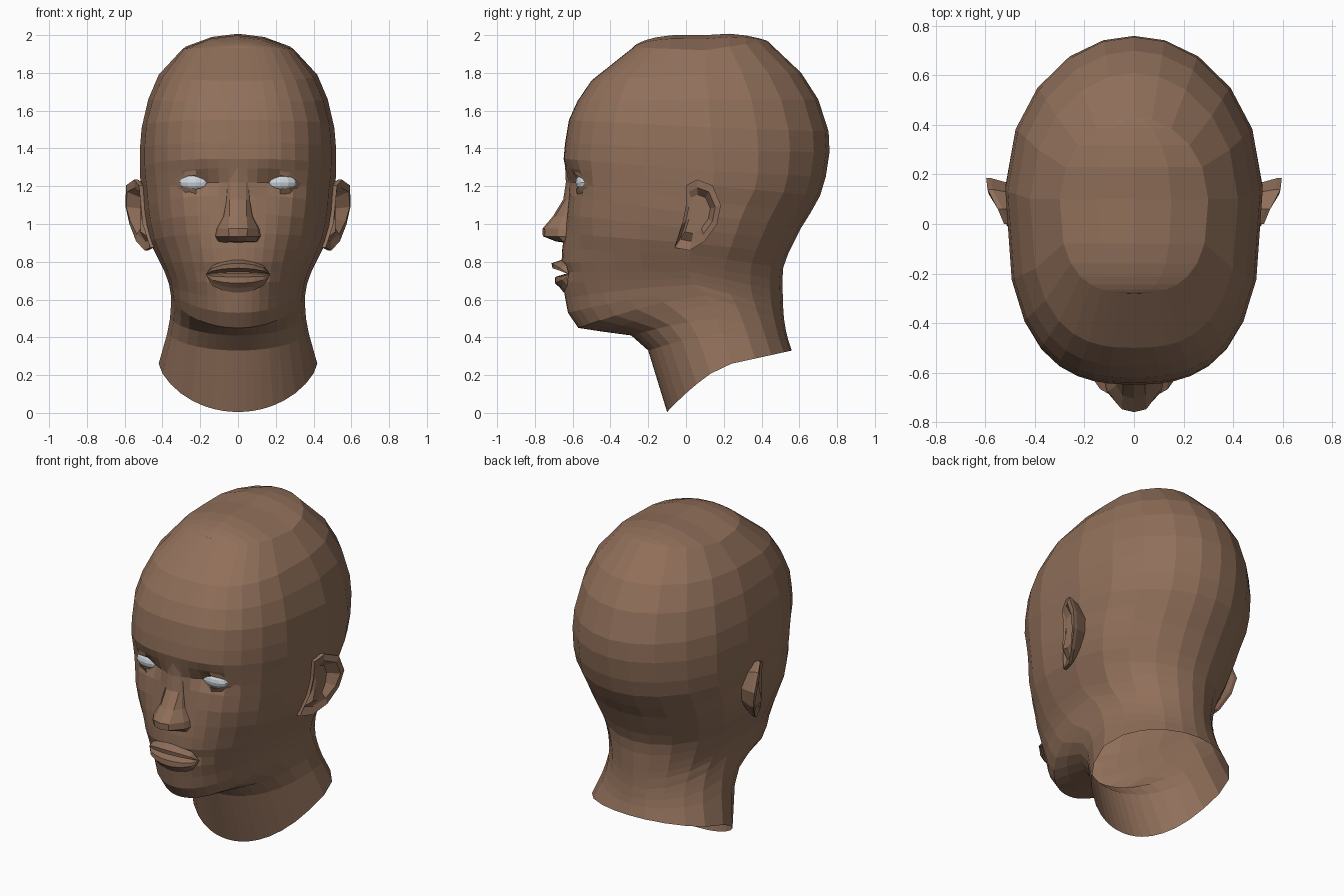
import bpy, bmesh, math
from mathutils import Vector
from mathutils.bvhtree import BVHTree

if "Cube" in bpy.data.objects:
    bpy.data.objects.remove(bpy.data.objects["Cube"])


def material(name, rgb):
    m = bpy.data.materials.new(name)
    m.diffuse_color = (*rgb, 1)
    m.use_nodes = True
    m.node_tree.nodes["Principled BSDF"].inputs["Base Color"].default_value = m.diffuse_color
    return m


SKIN = material("skin", (0.28, 0.16, 0.102))
WHITE = material("eye_white", (0.62, 0.68, 0.72))


def finish(bm, name, mat=SKIN):
    bmesh.ops.remove_doubles(bm, verts=bm.verts, dist=0.0005)
    bmesh.ops.recalc_face_normals(bm, faces=bm.faces)
    me = bpy.data.meshes.new(name)
    bm.to_mesh(me)
    me.materials.append(mat)
    ob = bpy.data.objects.new(name, me)
    bpy.context.collection.objects.link(ob)
    return ob


def loft(bm, rings, closed=True):
    """Skin a series of equal-length point rings with quads."""
    rows = [[bm.verts.new(p) for p in r] for r in rings]
    n = len(rows[0])
    for a, b in zip(rows, rows[1:]):
        for i in range(n if closed else n - 1):
            j = (i + 1) % n
            bm.faces.new((a[i], a[j], b[j], b[i]))
    return rows


# Rings: front y, front z, side y, side z, back y, back z, half width
CRANIUM = [
    (-.28, 1.935, .10, 1.92, .43, 1.97, .30),
    (-.50, 1.76, .10, 1.79, .61, 1.80, .42),
    (-.575, 1.65, .12, 1.66, .70, 1.66, .475),
    (-.62, 1.55, .13, 1.51, .755, 1.49, .51),
    (-.64, 1.43, .14, 1.39, .76, 1.38, .52),
    (-.648, 1.345, .15, 1.28, .74, 1.25, .52),
    (-.638, 1.295, .14, 1.20, .71, 1.15, .515),
    (-.625, 1.22, .10, 1.12, .66, 1.06, .505),
    (-.62, 1.15, .08, 1.05, .61, .98, .50),
]
JAW_NECK = [
    (-.63, 1.05, .06, .97, .575, .91, .485),
    (-.645, .95, .04, .90, .54, .84, .465),
    (-.655, .87, .02, .84, .515, .77, .435),
    (-.66, .80, .01, .79, .51, .70, .41),
    (-.655, .745, .01, .75, .512, .64, .39),
    (-.655, .69, .03, .71, .513, .59, .375),
    (-.64, .61, .05, .68, .515, .55, .365),
    (-.625, .53, .08, .65, .517, .52, .36),
    (-.57, .45, .10, .62, .52, .49, .355),
    (-.44, .43, .13, .57, .525, .46, .355),
    (-.29, .41, .16, .50, .53, .43, .36),
    (-.20, .33, .19, .42, .54, .39, .375),
    (-.10, .005, .24, .26, .56, .33, .42),
]
# Soft dents and bulges on the face: x, z, radius x, radius z, push in y
SCULPT = [
    (.20, 1.225, .10, .055, .05),
    (0, .745, .12, .03, .035),
    (.32, .84, .10, .10, .018),
    (.30, 1.06, .10, .07, -.012),
]
FRONT = [0, .1, .2, .31, .44, .58, .72, .85, .95, 1]
BACK = [.92, .75, .5, .24, 0]


def half_ring(row, n, bend):
    yf, zf, ym, zm, yb, zb, w = row
    pts = []
    for s in FRONT:
        f = (1 - s ** n) ** (1 / n)
        pts.append((w * s, ym + (yf - ym) * f, zm + (zf - zm) * f ** bend))
    for s in BACK:
        f = math.sqrt(1 - s * s)
        pts.append((w * s, ym + (yb - ym) * f, zm + (zb - zm) * f))
    out = []
    for x, y, z in pts:
        if y < -.2:
            for cx, cz, rx, rz, a in SCULPT:
                y += a * math.exp(-((x - cx) / rx) ** 2 - ((z - cz) / rz) ** 2)
        out.append(Vector((x, y, z)))
    return out


def flip(p):
    return Vector((-p[0], p[1], p[2]))


# Head and open neck
bm = bmesh.new()
halves = []
for i, row in enumerate(CRANIUM + JAW_NECK):
    low = min(1, max(0, (i - 7) / 8))
    halves.append(half_ring(row, 2.7 - .65 * low, 1 + .4 * low))
loft(bm, [h + [flip(p) for p in h[-2:0:-1]] for h in halves])
# Crown bridged from side to side
crown = []
for p in halves[0]:
    crown.append([(p.x * f, p.y, p.z + .08 * (1 - f * f) * (p.x / .3) ** 2)
                  for f in (-1, -.5, 0, .5, 1)])
loft(bm, crown, closed=False)
bmesh.ops.remove_doubles(bm, verts=bm.verts, dist=0.0005)
bmesh.ops.dissolve_degenerate(bm, edges=bm.edges, dist=0.0001)
tree = BVHTree.FromBMesh(bm)
finish(bm, "head")


def face_y(x, z):
    hit = tree.ray_cast(Vector((x, -2, z)), Vector((0, 1, 0)))[0]
    return hit.y if hit else -.5


# Nose: z, ridge y, ridge half width, base half width
NOSE = [(1.30, -.640, .035, .07), (1.22, -.636, .042, .06), (1.13, -.650, .044, .065),
        (1.04, -.705, .046, .08), (.975, -.76, .05, .115), (.935, -.758, .048, .123),
        (.908, -.69, .045, .11), (.90, -.635, .04, .09)]
bm = bmesh.new()
rings = []
for z, y, r, b in NOSE:
    yb = face_y(b, z) + .012
    side = [(b, yb, z), (b * .9, yb * .6 + y * .4, z), (r, y + .012, z)]
    rings.append(side + [(0, y, z)] + [flip(p) for p in side[::-1]])
loft(bm, rings, closed=False)
finish(bm, "nose")

# Lips: height and protrusion of each cross-section point
UPPER = [(.07, -.01), (.05, .05), (.024, .045), (.004, -.03)]
LOWER = [(-.004, -.03), (-.022, .03), (-.055, .032), (-.08, .005), (-.105, -.015)]
for name, prof in (("upper_lip", UPPER), ("lower_lip", LOWER)):
    bm = bmesh.new()
    rings = []
    for s in (-1, -.8, -.5, -.2, 0, .2, .5, .8, 1):
        x, k = .17 * s, (1 - s * s) ** .5
        rings.append([(x, -.662 + 1.1 * x * x - d * k + .01 * (1 - k), .742 + h * k - .008 * s * s)
                      for h, d in prof])
    loft(bm, rings, closed=False)
    finish(bm, name)

# Ear rim outline: x, y, z
EAR = [(.525, .0, 1.205), (.55, .06, 1.235), (.592, .14, 1.205), (.597, .185, 1.10),
       (.575, .165, 1.0), (.54, .10, .91), (.495, .02, .86), (.465, -.06, .875),
       (.505, -.02, 1.0), (.515, .0, 1.1)]
CENTRE = Vector((0, .06, 1.06))


def ear_ring(scale, dx, fixed=None):
    out = []
    for x, y, z in EAR:
        q = CENTRE + (Vector((0, y, z)) - CENTRE) * scale
        out.append(Vector((fixed if fixed else x + dx, q.y, q.z)))
    return out


for side, sign in (("right", 1), ("left", -1)):
    # Ear with hollow concha
    bm = bmesh.new()
    rings = [ear_ring(.72, 0, .45), ear_ring(1, -.02), ear_ring(1, 0),
             ear_ring(.76, -.005), ear_ring(.55, 0, .515)]
    rows = loft(bm, [[p if sign > 0 else flip(p) for p in r] for r in rings])
    bm.faces.new(rows[-1])
    finish(bm, side + "_ear")

    # Eyeball
    bm = bmesh.new()
    bmesh.ops.create_uvsphere(bm, u_segments=12, v_segments=8, radius=1)
    bmesh.ops.scale(bm, verts=bm.verts, vec=(.092, .055, .05))
    bmesh.ops.translate(bm, verts=bm.verts, vec=(sign * .222, -.53, 1.22))
    finish(bm, side + "_eye", WHITE)

    # Eyelids around an almond opening
    bm = bmesh.new()
    inner, outer = [], []
    for k in range(12):
        c, s = math.cos(k * math.pi / 6), math.sin(k * math.pi / 6)
        up = .038 if s > 0 else .034
        inner.append((sign * (.222 + .09 * c), -.584 + .05 * c * c, 1.22 + up * s))
        x, z = sign * (.222 + .118 * c), 1.222 + .068 * s
        outer.append((x, face_y(x, z) + .003, z))
    loft(bm, [inner, outer])
    finish(bm, side + "_eyelids")
